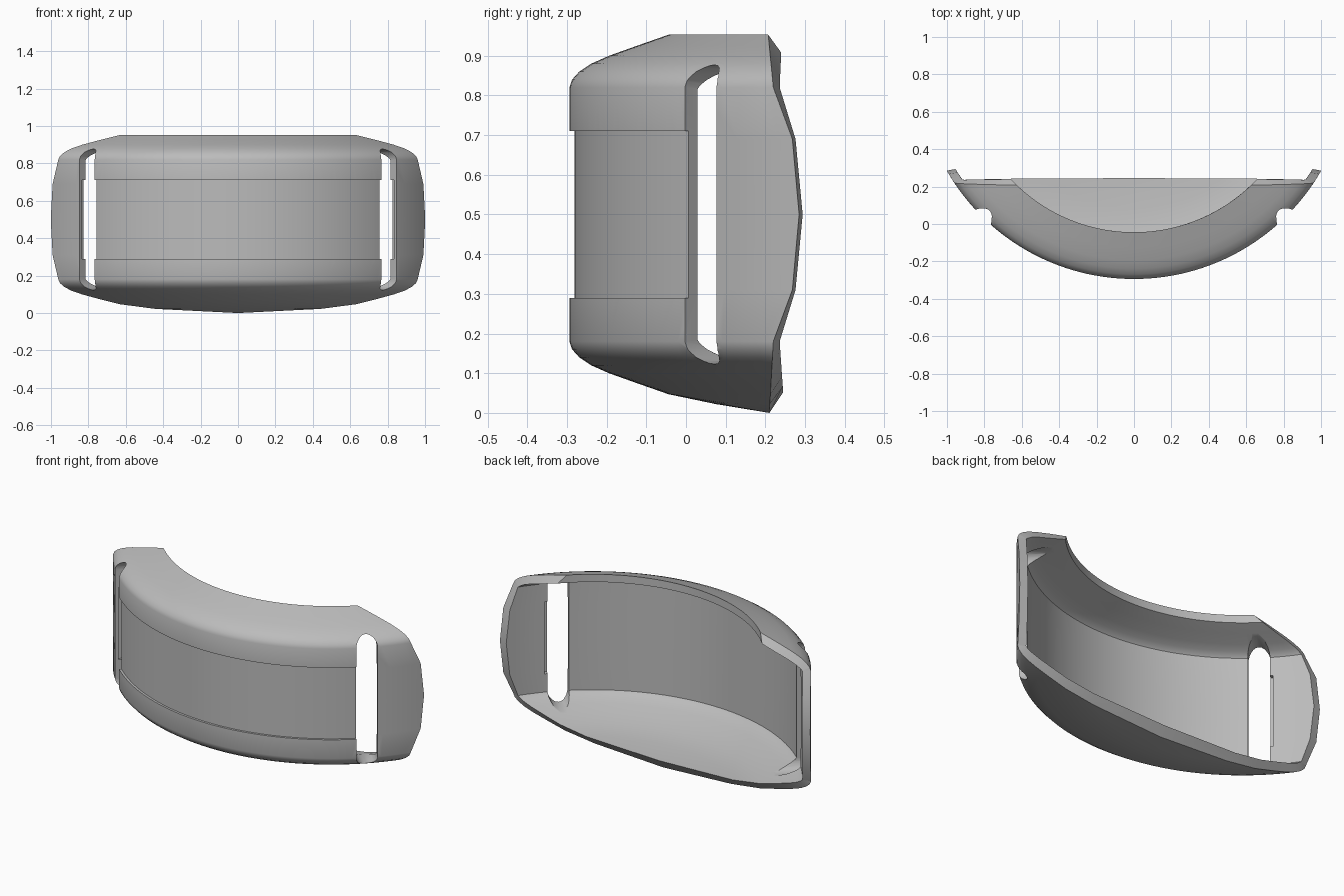
import bpy, bmesh, math
from mathutils import Matrix

cube = bpy.data.objects.get("Cube")
if cube:
    bpy.data.objects.remove(cube)

R, CY, T = 1.155, 0.861, 0.045      # outer radius, axis position in y, wall thickness
SLOT = math.radians(44.4)           # direction of the strap slots
COLS = 56

grey = bpy.data.materials.new("shell_grey")
grey.use_nodes = True
grey.diffuse_color = (0.5, 0.5, 0.5, 1)
grey.node_tree.nodes["Principled BSDF"].inputs["Base Color"].default_value = (0.5, 0.5, 0.5, 1)


def make_object(name, bm):
    bmesh.ops.remove_doubles(bm, verts=bm.verts, dist=1e-5)
    bmesh.ops.recalc_face_normals(bm, faces=bm.faces)
    mesh = bpy.data.meshes.new(name)
    bm.to_mesh(mesh)
    bm.free()
    ob = bpy.data.objects.new(name, mesh)
    bpy.context.collection.objects.link(ob)
    mesh.materials.append(grey)
    return ob


def sweep(name, points, limits, cols=COLS):
    """Sweep a closed (radius, z) loop about the axis; each point has its own end angle."""
    bm = bmesh.new()
    rows = []
    for (r, z), a in zip(points, limits):
        angles = [a * (2 * i / cols - 1) for i in range(cols + 1)]
        rows.append([bm.verts.new((r * math.sin(t), CY - r * math.cos(t), z)) for t in angles])
    n = len(rows)
    for j in range(n):
        p, q = rows[j], rows[(j + 1) % n]
        for i in range(cols):
            bm.faces.new((p[i], p[i + 1], q[i + 1], q[i]))
    # end caps join the outer half of the loop to the inner half
    for j in range(n // 2 - 1):
        for e in (0, cols):
            bm.faces.new([rows[k][e] for k in (j, j + 1, n - 2 - j, n - 1 - j)])
    return make_object(name, bm)


def interpolate(table, z):
    for (z0, v0), (z1, v1) in zip(table, table[1:]):
        if z <= z1:
            return v0 + (v1 - v0) * max(0, z - z0) / (z1 - z0)
    return table[-1][1]


def cut(target, cutter):
    cutter.hide_render = True
    mod = target.modifiers.new("cut", 'BOOLEAN')
    mod.operation, mod.solver, mod.object = 'DIFFERENCE', 'EXACT', cutter
    bpy.context.view_layer.objects.active = target
    bpy.ops.object.modifier_apply(modifier=mod.name)
    bpy.data.objects.remove(cutter)


# Shell section: domed floor, upright wall, domed top lip
dome = [(0, .18), (.007, .16), (.025, .14), (.055, .12), (.1, .1),
        (.17, .075), (.25, .047), (.37, .022), (.504, 0)]
outer = [(R - d, z) for d, z in reversed(dome)]
outer += [(R, .31), (R, .5), (R, .69)]
outer += [(R - d, 1 - z) for d, z in dome[:7]]

inner = []
for i, (r, z) in enumerate(outer):
    a, b = outer[max(i - 1, 0)], outer[min(i + 1, len(outer) - 1)]
    dr, dz = b[0] - a[0], b[1] - a[1]
    length = math.hypot(dr, dz)
    inner.append((r - T * dz / length, z + T * dr / length))
inner[0] = (CY - .245, .052)
inner[-1] = (outer[-1][0], outer[-1][1] - T)

# Depth of the open back edge by height, outside and inside
back_out = [(0, .21), (.18, .22), (.31, .268), (.5, .285), (.69, .268), (.82, .22), (.955, .207)]
back_in = [(.05, .245), (.18, .236), (.31, .276), (.5, .294), (.69, .276), (.82, .236), (.91, .24)]


def end_angles(points, table):
    return [math.acos(min(1, (CY - interpolate(table, z)) / r)) for r, z in points]


shell = sweep("curved_shell", outer + inner[::-1],
              end_angles(outer, back_out) + end_angles(inner, back_in)[::-1])

# Shallow front band between the two slots
band = [(R - .013, .29), (R - .013, .71), (R + .1, .71), (R + .1, .29)]
cut(shell, sweep("band_cutter", band, [SLOT] * 4))


def radial_prism(name, outline, r0, r1, angle):
    """Extrude a (sideways, z) outline along the radial direction."""
    bm = bmesh.new()
    face = bm.faces.new([bm.verts.new((x, -r0, z)) for x, z in outline])
    ext = bmesh.ops.extrude_face_region(bm, geom=[face])
    moved = [g for g in ext["geom"] if isinstance(g, bmesh.types.BMVert)]
    bmesh.ops.translate(bm, verts=moved, vec=(0, r0 - r1, 0))
    bm.transform(Matrix.Translation((0, CY, 0)) @ Matrix.Rotation(angle, 4, 'Z'))
    return make_object(name, bm)


# Round-ended strap slots, with a small inner notch on the wing side
HALF = .057
stadium = []
for k in range(26):
    t = math.pi * (k if k < 13 else k - 1) / 12
    stadium.append((HALF * math.cos(t), HALF * math.sin(t) + (.82 if k < 13 else .18)))
for side in (1, -1):
    cut(shell, radial_prism("slot_cutter", stadium, R - .25, R + .2, side * SLOT))
    notch = [(x * side, z) for x, z in
             ((0, .29), (HALF + .016, .29), (HALF + .016, .71), (0, .71))]
    cut(shell, radial_prism("notch_cutter", notch, R - .1, R - .02, side * SLOT))

bpy.ops.object.select_all(action='DESELECT')
shell.select_set(True)
bpy.context.view_layer.objects.active = shell
bpy.ops.object.shade_smooth_by_angle(angle=math.radians(30))
